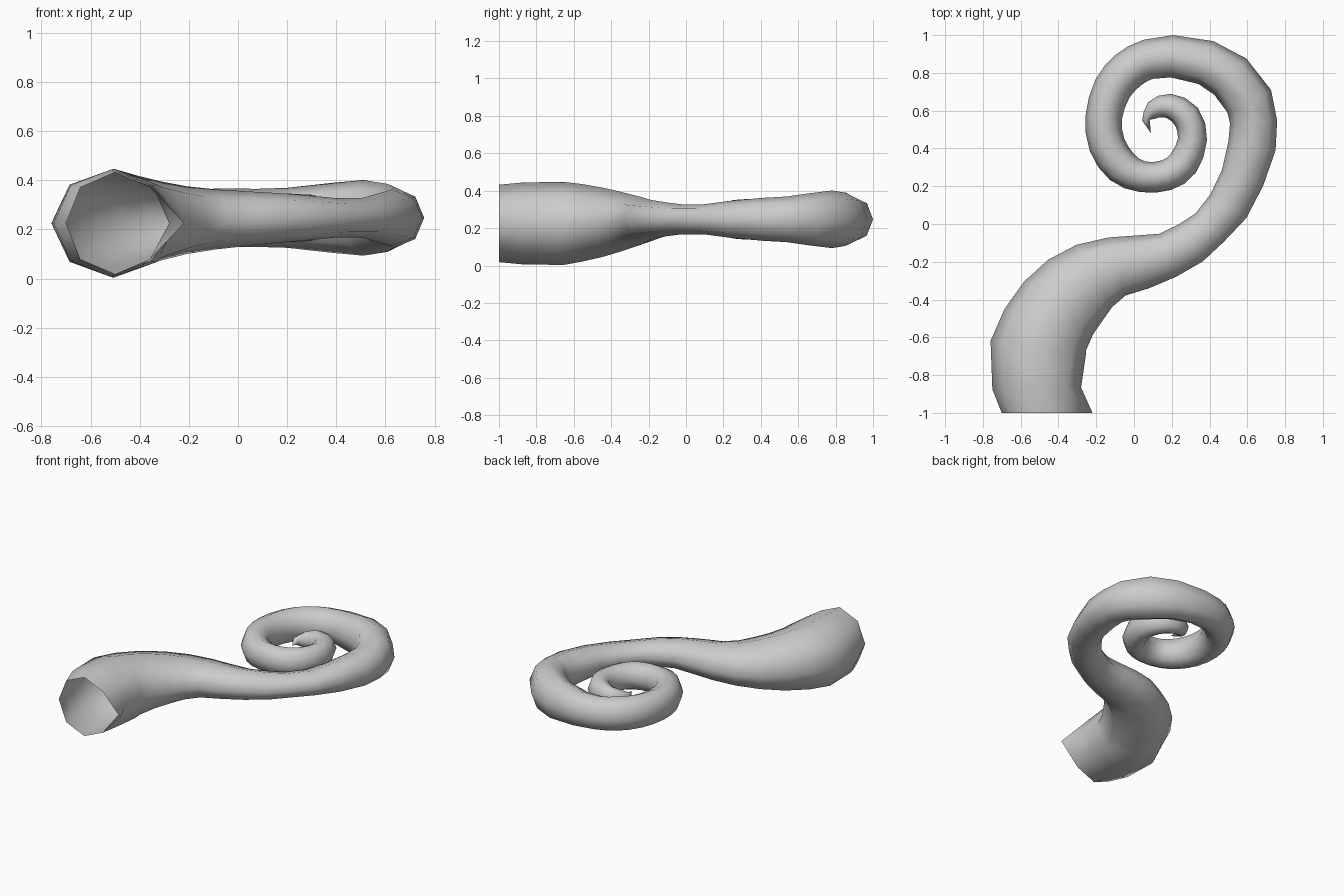
import bpy, bmesh
from math import cos, sin, pi
from mathutils import Vector

if "Cube" in bpy.data.objects:
    bpy.data.objects.remove(bpy.data.objects["Cube"])

SIDES = 8
# Centreline stations: x, y, in-plane radius, vertical radius
PATH = [
    # thick open base
    (-.50, -1, .20, .207), (-.515, -.87, .235, .219), (-.507, -.655, .255, .222),
    (-.47, -.56, .242, .208), (-.40, -.445, .23, .185), (-.31, -.35, .216, .16),
    (-.21, -.275, .19, .138), (-.09, -.225, .16, .122),
    # slim neck
    (.05, -.2, .143, .11), (.18, -.165, .122, .1), (.3, -.1, .117, .09),
    (.4, -.02, .106, .08), (.5, .095, .114, .08), (.575, .245, .117, .1),
    # outer turn
    (.625, .415, .127, .115), (.633, .54, .125, .122), (.61, .65, .13, .138),
    (.51, .78, .128, .154), (.38, .855, .12, .142), (.2, .888, .112, .122),
    (.075, .872, .106, .118), (-.03, .815, .105, .12), (-.115, .715, .102, .118),
    (-.16, .565, .097, .115), (-.143, .42, .097, .112),
    # inner turn and tip
    (-.065, .303, .094, .107), (.045, .25, .082, .102), (.17, .258, .082, .1),
    (.26, .32, .083, .096), (.31, .45, .077, .093), (.277, .57, .076, .09),
    (.185, .625, .065, .078), (.105, .605, .05, .058), (.063, .55, .02, .025),
]
TIP = (.09, .48)


def centre_z(u):
    return .225 + .022 * min(max(u - 2, 0) / 7, 1)


def spline(u):
    """Smooth station between two listed ones."""
    i = min(int(u), len(PATH) - 2)
    t = u - i
    a, b, c, d = (Vector(PATH[min(max(i + j, 0), len(PATH) - 1)]) for j in (-1, 0, 1, 2))
    return b + .5 * t * ((c - a) + t * ((2 * a - 5 * b + 4 * c - d) + t * (3 * b - a - 3 * c + d)))


# The tight inner turn gets twice as many rings
steps = []
for i in range(len(PATH)):
    steps.append(i)
    if 20 <= i < len(PATH) - 1:
        steps.append(i + .5)
stations = [(u, spline(u)) for u in steps]

bm = bmesh.new()
rings = []
for i, (u, s) in enumerate(stations):
    # Ring lies across the local direction of the path
    a = stations[max(i - 1, 0)][1].xy
    b = stations[i + 1][1].xy if i + 1 < len(stations) else Vector(TIP)
    t = (b - a).normalized() if i else Vector((0, 1))
    side = Vector((t.y, -t.x))
    ring = []
    for k in range(SIDES):
        ang = 2 * pi * k / SIDES
        p = s.xy + side * s[2] * cos(ang)
        ring.append(bm.verts.new((p.x, p.y, centre_z(u) + s[3] * sin(ang))))
    rings.append(ring)

# Pulled-out corner of the open base
rings[0][0].co.x = -.22

# Skin the rings, leaving the base open
for lo, hi in zip(rings, rings[1:]):
    for k in range(SIDES):
        n = (k + 1) % SIDES
        bm.faces.new((lo[k], lo[n], hi[n], hi[k]))

# Pointed tip
tip = bm.verts.new((*TIP, .247))
for k in range(SIDES):
    bm.faces.new((rings[-1][k], rings[-1][(k + 1) % SIDES], tip))

# Consistent outward normals, smooth shading
bmesh.ops.recalc_face_normals(bm, faces=bm.faces)
top = max(bm.faces, key=lambda f: f.calc_center_median().z)
top.normal_update()
if top.normal.z < 0:
    bmesh.ops.reverse_faces(bm, faces=bm.faces)
for f in bm.faces:
    f.smooth = True

mesh = bpy.data.meshes.new("curled_tentacle")
bm.to_mesh(mesh)
bm.free()
obj = bpy.data.objects.new("curled_tentacle", mesh)
bpy.context.collection.objects.link(obj)
